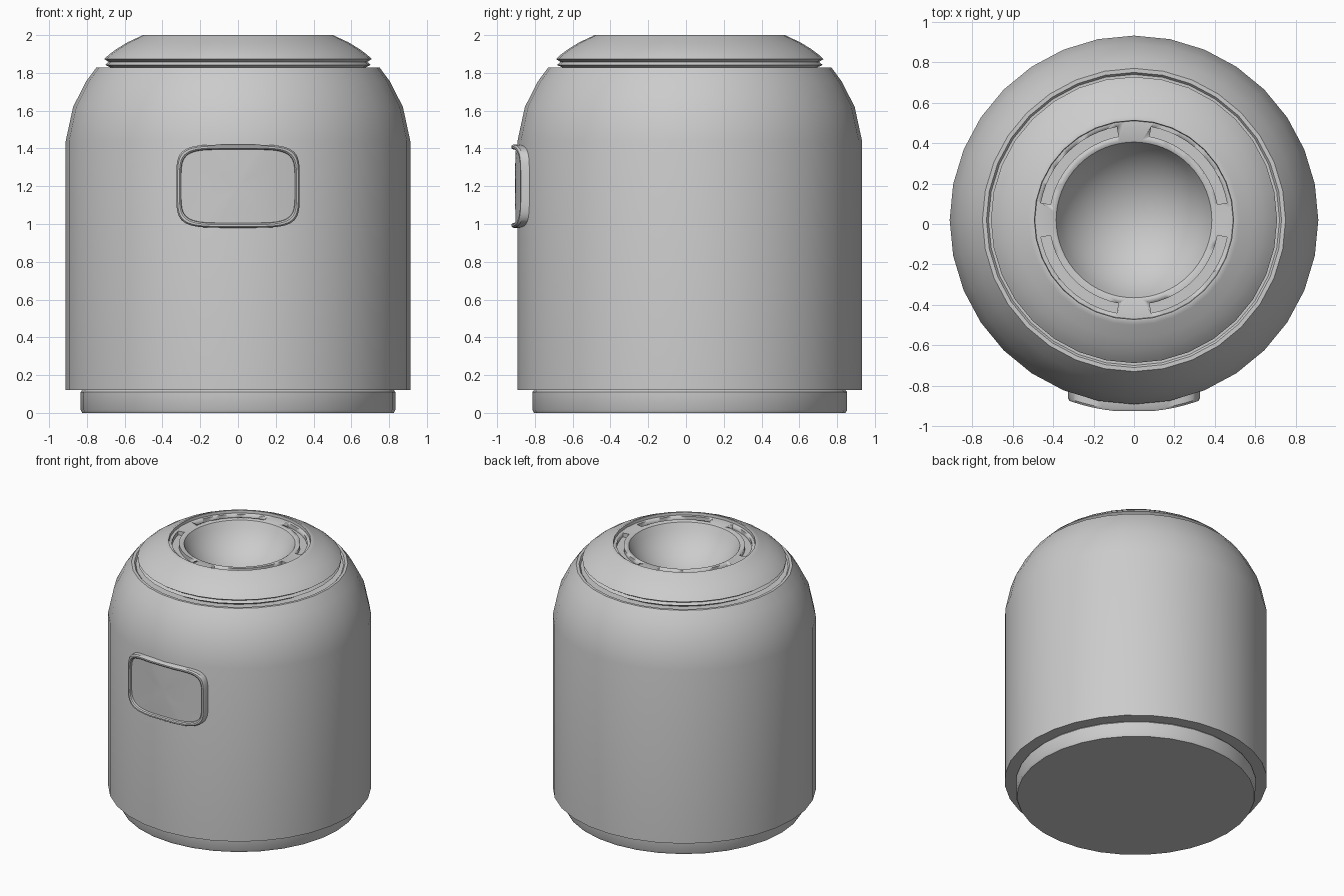
import bpy, bmesh, math

if "Cube" in bpy.data.objects:
    bpy.data.objects.remove(bpy.data.objects["Cube"])

CY = 0.02      # y of the turning axis
SEG = 32


def finish(name, bm, angle=35):
    bmesh.ops.remove_doubles(bm, verts=bm.verts, dist=1e-5)
    bmesh.ops.recalc_face_normals(bm, faces=bm.faces)
    me = bpy.data.meshes.new(name)
    bm.to_mesh(me)
    bm.free()
    ob = bpy.data.objects.new(name, me)
    bpy.context.collection.objects.link(ob)
    bpy.ops.object.select_all(action='DESELECT')
    ob.select_set(True)
    bpy.context.view_layer.objects.active = ob
    bpy.ops.object.shade_smooth_by_angle(angle=math.radians(angle))
    return ob


def skin(bm, loops, closed):
    """Join successive rings of vertices with quads."""
    for a, b in zip(loops, loops[1:]):
        n = len(a)
        for i in range(n if closed else n - 1):
            j = (i + 1) % n
            bm.faces.new((a[i], a[j], b[j], b[i]))


def lathe(name, profile, seg=SEG, closed=False, start=0.0, sweep=2 * math.pi):
    """Turn an (r, z) profile round the axis; a partial sweep gets end caps."""
    bm = bmesh.new()
    full = sweep > 6.28
    rings = []
    for k in range(seg if full else seg + 1):
        a = start + sweep * k / seg
        rings.append([bm.verts.new((r * math.cos(a), CY + r * math.sin(a), z))
                      for r, z in profile])
    skin(bm, rings + ([rings[0]] if full else []), closed)
    if not full:
        bm.faces.new(rings[0])
        bm.faces.new(rings[-1])
    bmesh.ops.dissolve_degenerate(bm, dist=1e-6, edges=bm.edges)
    return finish(name, bm)


# Foot with small chamfers
lathe("foot", [(0, 0), (0.825, 0), (0.833, 0.015), (0.833, 0.11),
               (0.825, 0.12), (0.8, 0.13)])

# Main shell with rounded shoulder
lathe("body", [(0.80, 0.12), (0.912, 0.12), (0.912, 1.44), (0.873, 1.62),
               (0.804, 1.755), (0.75, 1.828), (0.73, 1.828), (0.72, 1.815),
               (0.60, 1.815)])

# Cap: grooved edge, dome, rim and the wall down to the slotted ring
lathe("cap", [(0.65, 1.81), (0.677, 1.83), (0.703, 1.842), (0.685, 1.858),
              (0.708, 1.873), (0.685, 1.895), (0.645, 1.925), (0.585, 1.962),
              (0.52, 1.992), (0.505, 2.0), (0.493, 2.0), (0.488, 1.96),
              (0.488, 1.92)])

# Slotted ring
ring = lathe("slotted_ring", [(0.385, 1.975), (0.395, 1.98), (0.49, 1.98),
                              (0.49, 1.90), (0.385, 1.90)], seg=64, closed=True)
gap = math.radians(10.5)
for k in range(4):
    cutter = lathe("slot_cutter_%d" % k,
                   [(0.42, 1.95), (0.468, 1.95), (0.468, 2.05), (0.42, 2.05)],
                   seg=12, closed=True, start=k * math.pi / 2 + gap,
                   sweep=math.pi / 2 - 2 * gap)
    cutter.hide_render = True
    cutter.hide_set(True)
    mod = ring.modifiers.new("slot", 'BOOLEAN')
    mod.operation = 'DIFFERENCE'
    mod.solver = 'EXACT'
    mod.object = cutter

# Concave bowl
rim, depth = 0.385, 0.25
R = (rim ** 2 + depth ** 2) / (2 * depth)
top = math.asin(rim / R)
zc = 1.975 - depth + R
lathe("bowl", [(R * math.sin(top * t / 10), zc - R * math.cos(top * t / 10))
               for t in range(11)], seg=64)

# Front plate: rounded frame and recessed panel, wrapped round the body
bm = bmesh.new()


def plate_loop(hx, hz, radius, n=56):
    loop = []
    for i in range(n):
        t = 2 * math.pi * (i + 0.5) / n
        c, s = math.cos(t), math.sin(t)
        x = hx * math.copysign(abs(c) ** 0.4, c)
        z = hz * math.copysign(abs(s) ** 0.4, s)
        loop.append(bm.verts.new((x, CY - math.sqrt(radius ** 2 - x * x), 1.2 + z)))
    return loop


HX, HZ = 0.327, 0.22
steps = [(0, 0.88), (0, 0.94), (0.007, 0.95), (0.017, 0.95), (0.024, 0.943),
         (0.026, 0.926)]
loops = [plate_loop(HX - d, HZ - d, r) for d, r in steps]
for s in (0.75, 0.5, 0.25):
    loops.append(plate_loop((HX - 0.026) * s, (HZ - 0.026) * s, 0.926))
skin(bm, loops, True)
centre = bm.verts.new((0, CY - 0.926, 1.2))
last = loops[-1]
for i in range(len(last)):
    bm.faces.new((last[i], last[(i + 1) % len(last)], centre))
finish("front_plate", bm)
